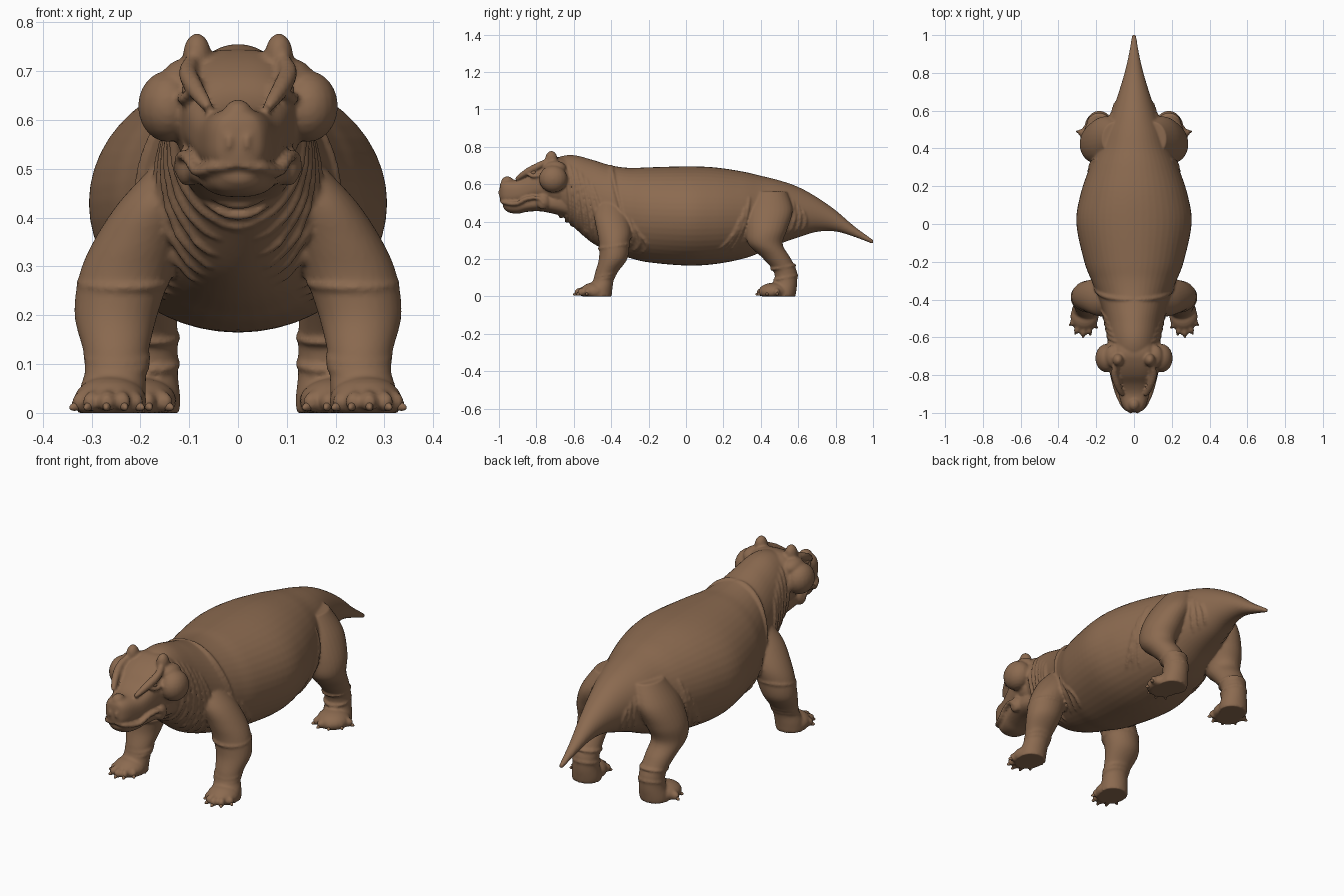
import bpy, bmesh, math
from mathutils import Vector, Matrix

if "Cube" in bpy.data.objects:
    bpy.data.objects.remove(bpy.data.objects["Cube"])

skin = bpy.data.materials.new("brown_hide")
skin.diffuse_color = (0.26, 0.145, 0.08, 1)
skin.use_nodes = True
skin.node_tree.nodes["Principled BSDF"].inputs["Base Color"].default_value = skin.diffuse_color


def spline(keys, steps=6):
    """Smooth curve through key tuples of any length."""
    out = []
    for i in range(len(keys) - 1):
        a, b, c, d = (keys[max(0, min(len(keys) - 1, i + k))] for k in (-1, 0, 1, 2))
        for s in range(steps):
            t = s / steps
            out.append([0.5 * (2 * q + (r - p) * t + (2 * p - 5 * q + 4 * r - w) * t * t
                               + (3 * q - p - 3 * r + w) * t ** 3) for p, q, r, w in zip(a, b, c, d)])
    return out + [list(keys[-1])]


def loft(bm, rings):
    vs = [[bm.verts.new(p) for p in r] for r in rings]
    n = len(vs[0])
    for a, b in zip(vs, vs[1:]):
        for i in range(n):
            bm.faces.new((a[i], a[(i + 1) % n], b[(i + 1) % n], b[i]))
    bm.faces.new(vs[0][::-1])
    bm.faces.new(vs[-1])


def sec(y, top, bot, hw, ang, n=2.0):
    """Point on an upright superellipse section; angle 0 is the side, 90 the top."""
    c, s = math.cos(ang), math.sin(ang)
    f = lambda v: math.copysign(abs(v) ** (2 / n), v)
    return Vector((hw * f(c), y, (top + bot) / 2 + (top - bot) / 2 * f(s)))


def trunk(bm, keys, n=2.0, seg=48):
    loft(bm, [[sec(*k, 2 * math.pi * i / seg, n) for i in range(seg)] for k in spline(keys)])


def limb(bm, keys, seg=28):
    loft(bm, [[(x + rx * math.cos(a), y + ry * math.sin(a), z)
               for a in (2 * math.pi * i / seg for i in range(seg))]
              for x, y, z, rx, ry in spline(keys)])


def tube(bm, pts, r, seg=8):
    """Tapered ridge along a path."""
    pts = [Vector(p) for p in pts]
    span = (pts[-1] - pts[0]).normalized()
    ref = Vector((0, 1, 0)) if abs(span.y) < 0.7 else Vector((0, 0, 1))
    rings = []
    for i, p in enumerate(pts):
        t = (pts[min(i + 1, len(pts) - 1)] - pts[max(i - 1, 0)]).normalized()
        u = t.cross(ref).normalized()
        v = u.cross(t)
        rr = r * (0.35 + 0.65 * math.sin(math.pi * i / (len(pts) - 1)) ** 0.6)
        rings.append([p + rr * (u * math.cos(a) + v * math.sin(a))
                      for a in (2 * math.pi * k / seg for k in range(seg))])
    loft(bm, rings)


def blob(bm, c, r, turn=0.0, tilt=0.0):
    m = (Matrix.Translation(c) @ Matrix.Rotation(turn, 4, 'Z') @ Matrix.Rotation(tilt, 4, 'X')
         @ Matrix.Diagonal((*r, 1)))
    bmesh.ops.create_uvsphere(bm, u_segments=20, v_segments=12, radius=1, matrix=m)


def mirror(bm):
    g = bmesh.ops.duplicate(bm, geom=bm.verts[:] + bm.edges[:] + bm.faces[:])["geom"]
    for v in g:
        if isinstance(v, bmesh.types.BMVert):
            v.co.x *= -1


def finish(bm, name):
    for v in bm.verts:
        v.co.z = max(v.co.z, 0.0)
    bmesh.ops.recalc_face_normals(bm, faces=bm.faces[:])
    me = bpy.data.meshes.new(name)
    bm.to_mesh(me)
    bm.free()
    me.polygons.foreach_set("use_smooth", [True] * len(me.polygons))
    me.materials.append(skin)
    ob = bpy.data.objects.new(name, me)
    bpy.context.collection.objects.link(ob)
    return ob


# Barrel body, neck and tail: y, top, bottom, half width
BODY = [(-.76, .70, .50, .08), (-.68, .745, .45, .12), (-.60, .755, .37, .135), (-.50, .73, .285, .155),
        (-.40, .70, .235, .185), (-.30, .687, .205, .225), (-.2, .69, .182, .263), (0, .695, .165, .305),
        (.15, .69, .172, .285), (.3, .668, .2, .235), (.4, .645, .235, .19), (.5, .62, .28, .155),
        (.6, .585, .315, .115), (.7, .53, .345, .08), (.8, .46, .347, .05), (.9, .375, .318, .027),
        (1.0, .302, .28, .011)]
DENSE = spline(BODY, 12)


def fold(bm, y0, a0, y1, a1, r=0.011, bend=0.0):
    """Skin fold lying on the body from (y0, angle0) to (y1, angle1)."""
    pts = []
    for i in range(15):
        t = i / 14
        y = y0 + (y1 - y0) * t + bend * math.sin(math.pi * t)
        k = min(DENSE, key=lambda d: abs(d[0] - y))
        pts.append(sec(y, *k[1:], math.radians(a0 + (a1 - a0) * t)))
    tube(bm, pts, r)


bm = bmesh.new()
claws = bmesh.new()

# Front leg and hind leg: x, y, z, radius x, radius y
limb(bm, [(.13, -.41, .50, .05, .06), (.165, -.40, .43, .08, .09), (.205, -.385, .35, .092, .092),
          (.232, -.383, .28, .094, .082), (.250, -.39, .20, .085, .076), (.25, -.425, .13, .068, .06),
          (.25, -.44, .09, .063, .055), (.257, -.455, .045, .068, .062), (.26, -.465, 0, .07, .068)])
limb(bm, [(.10, .45, .56, .07, .09), (.15, .445, .46, .09, .125), (.19, .43, .36, .092, .112),
          (.205, .425, .28, .08, .092), (.195, .48, .21, .07, .076), (.185, .528, .14, .062, .063),
          (.185, .535, .08, .062, .06), (.188, .525, .03, .07, .065), (.19, .52, 0, .07, .065)])

# Feet, toes and claws
FEET = [((.262, -.49), (.075, .075, .05), 0.0,
         [(.195, -.55), (.23, -.588), (.27, -.6), (.312, -.582), (.342, -.535)]),
        ((.205, .47), (.078, .085, .048), 0.5,
         [(.135, .40), (.18, .375), (.235, .385), (.283, .43), (.303, .49)])]
for (fx, fy), rad, turn, tips in FEET:
    blob(bm, (fx, fy, .025), rad, turn)
    for tx, ty in tips:
        d = Vector((tx - fx, ty - fy, 0)).normalized()
        ang = math.atan2(-d.x, d.y)
        tip = Vector((tx, ty, .014))
        blob(bm, tip - d * .045 + Vector((0, 0, .011)), (.019, .042, .023), ang)
        blob(bm, tip - d * .022 + Vector((0, 0, .008)), (.017, .018, .02), ang)
        blob(claws, tip - d * .014, (.008, .018, .009), ang, -.25)

# Wrist, elbow and ankle wrinkles
for x, y, z, rx, ry in [(.25, -.437, .095, .063, .055), (.25, -.43, .113, .065, .057),
                        (.237, -.384, .268, .092, .081), (.185, .533, .1, .061, .061),
                        (.187, .52, .155, .063, .064)]:
    tube(bm, [(x + rx * math.cos(a), y + ry * math.sin(a), z + .012 * math.sin(a))
              for a in (2 * math.pi * i / 24 for i in range(25))], .0075)

# Neck folds sweeping down to the chest
for i in range(6):
    fold(bm, -.655 + .03 * i, 50 - 5 * i, -.615 + .04 * i, -78 + 3 * i, .0125, .015)
fold(bm, -.40, 88, -.33, -10, .012, -.02)
# Armpit, flank, groin and tail root folds
for i in range(3):
    fold(bm, -.29 + .02 * i, -8 - 8 * i, -.33 + .05 * i, -55, .009, .03)
    fold(bm, .34 - .025 * i, 25 - 14 * i, .24 - .03 * i, -50 + 3 * i, .010, .02)
    fold(bm, .57 + .025 * i, 25 - 8 * i, .55 + .035 * i, -50, .009, .02)

# Cheek boss, crown horn and brow ridge
blob(bm, (.143, -.71, .628), (.062, .076, .073))
blob(bm, (.11, -.70, .685), (.045, .06, .04))
blob(bm, (.084, -.72, .73), (.029, .034, .048))
tube(bm, spline([(.085, -.72, .735), (.103, -.785, .70), (.088, -.85, .665), (.06, -.91, .625)], 5), .02)
# Eye socket lids, lip, mouth corner and nostril rim
blob(bm, (.086, -.805, .655), (.024, .036, .032))
tube(bm, spline([(.098, -.85, .655), (.112, -.815, .643), (.118, -.77, .65)], 5), .011)
tube(bm, spline([(.0, -.99, .508), (.05, -.973, .502), (.083, -.91, .495), (.103, -.85, .522),
                 (.119, -.79, .525), (.126, -.755, .49)], 5), .0125)
blob(bm, (.105, -.765, .505), (.023, .035, .04))
tube(bm, [(.028 + .011 * math.cos(a), -.988 + .012 * math.cos(a), .555 + .016 * math.sin(a))
          for a in (2 * math.pi * i / 16 for i in range(17))], .006)
mirror(bm)

# Trunk, skull, lower jaw, nose boss, throat
trunk(bm, BODY)
trunk(bm, [(-.996, .585, .525, .02), (-.988, .612, .505, .045), (-.96, .622, .49, .064), (-.90, .625, .492, .082),
           (-.85, .65, .505, .098), (-.80, .695, .51, .112), (-.74, .73, .50, .125), (-.68, .745, .48, .13),
           (-.6, .725, .48, .10)], 2.7)
trunk(bm, [(-.978, .53, .475, .03), (-.95, .54, .45, .058), (-.90, .54, .442, .076), (-.85, .54, .452, .09),
           (-.78, .55, .455, .108), (-.70, .56, .44, .112), (-.62, .56, .42, .10)], 2.5)
blob(bm, (0, -.955, .61), (.031, .034, .032))
for i in range(4):  # throat wrinkles
    tube(bm, [(.07 * t, -.70 + .03 * i, .448 - .022 * i + .03 * t * t)
              for t in (k / 6 - 1 for k in range(13))], .010)

body = finish(bm, "body_with_head_and_legs")
rm = body.modifiers.new("fuse", 'REMESH')
rm.mode = 'VOXEL'
rm.voxel_size = 0.0068
rm.use_smooth_shade = True
sm = body.modifiers.new("soften", 'SMOOTH')
sm.factor = 0.5
sm.iterations = 3

mirror(claws)
finish(claws, "claws")

# Eyes
eyes = bmesh.new()
blob(eyes, (.1, -.815, .662), (.015, .017, .014))
mirror(eyes)
finish(eyes, "eyes")
